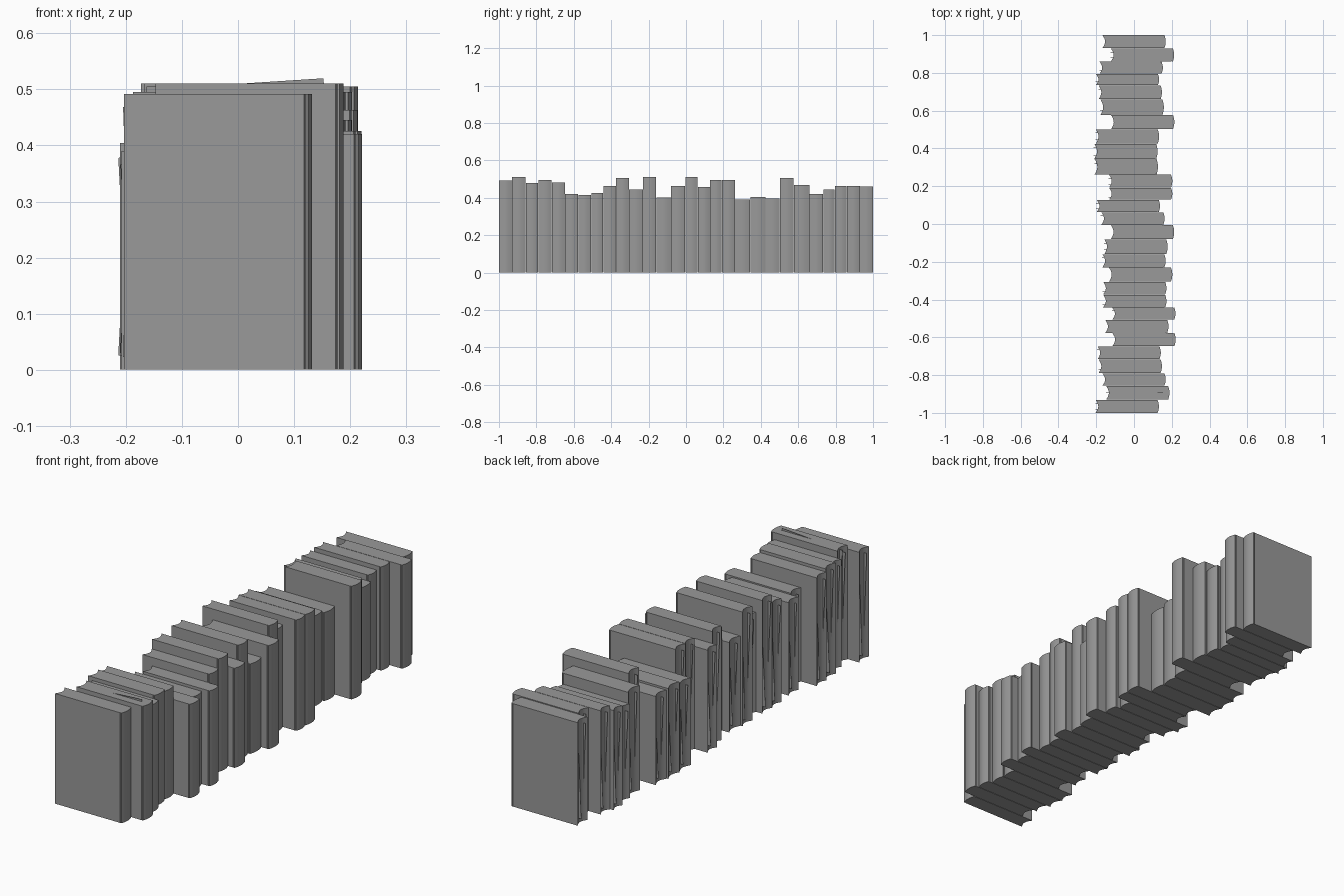
import bpy, bmesh, math, random
from mathutils import Matrix, Vector

if "Cube" in bpy.data.objects:
    bpy.data.objects.remove(bpy.data.objects["Cube"])

random.seed(4)
DEPTH = 0.335     # spine to fore edge
BULGE = 0.007     # rounding of spine
HOLLOW = 0.014    # hollow of fore edge
SEG = 8

# far y edge, spine x, height of each book along the row
BOOKS = [
    (-.93, .132, .492), (-.857, .188, .51), (-.79, .168, .48), (-.717, .148, .495),
    (-.647, .142, .483), (-.577, .221, .42), (-.507, .183, .415), (-.442, .22, .426),
    (-.374, .172, .463), (-.305, .172, .505), (-.23, .203, .445), (-.16, .168, .51),
    (-.08, .178, .402), (-.005, .213, .463), (.063, .162, .51), (.128, .138, .458),
    (.192, .203, .495), (.262, .203, .495), (.344, .127, .39), (.425, .125, .404),
    (.502, .133, .396), (.577, .214, .505), (.66, .158, .468), (.734, .148, .42),
    (.796, .133, .445), (.86, .153, .463), (.93, .213, .463), (1.0, .168, .46)]

grey = bpy.data.materials.new("dark_grey")
grey.diffuse_color = (.32, .32, .32, 1)
grey.use_nodes = True
grey.node_tree.nodes["Principled BSDF"].inputs["Base Color"].default_value = grey.diffuse_color


def make_object(name, bm):
    bmesh.ops.recalc_face_normals(bm, faces=bm.faces)
    mesh = bpy.data.meshes.new(name)
    bm.to_mesh(mesh)
    bm.free()
    mesh.materials.append(grey)
    ob = bpy.data.objects.new(name, mesh)
    bpy.context.collection.objects.link(ob)
    return ob


def book(i, y0, y1, spine, h):
    """Extruded outline with hinge lines, rounded spine, hollow fore edge."""
    ts = [k / SEG for k in range(SEG + 1)]
    arc = [(math.sin(math.pi * t), y0 + (y1 - y0) * t) for t in ts]
    outline = [(spine - BULGE * (1 - a), y) for a, y in arc]
    hinge = [(spine - d, e) for d, e in ((.011, 0), (.0125, .0012), (.014, 0))]
    outline += [(x, y1 - e) for x, e in hinge]
    outline += [(spine - DEPTH + HOLLOW * a, y) for a, y in reversed(arc)]
    outline += [(x, y0 + e) for x, e in reversed(hinge)]
    bm = bmesh.new()
    face = bm.faces.new([bm.verts.new((x, y, .001)) for x, y in outline])
    ext = bmesh.ops.extrude_face_region(bm, geom=[face])
    top = [v for v in ext["geom"] if isinstance(v, bmesh.types.BMVert)]
    bmesh.ops.translate(bm, verts=top, vec=(0, 0, h - .001))
    return make_object(f"book_{i + 1:02d}", bm)


def sheet(bm, centre, tilt, width, height):
    mat = (Matrix.Translation(centre) @ Matrix.Rotation(math.radians(tilt), 4, 'Y')
           @ Matrix.Diagonal((width, .001, height, 1)))
    bmesh.ops.create_cube(bm, size=1, matrix=mat)


def loose_sheets(i, y0, y1, spine, h):
    """Slightly tilted pages that show in the fore edge hollow."""
    bm = bmesh.new()
    for side in (-1, 1):
        y = y0 + (y1 - y0) * (.5 + side * random.uniform(.2, .3))
        centre = Vector((spine - DEPTH / 2 - .011, y, h / 2))
        sheet(bm, centre, side * random.uniform(2, 3.2), .30, h - .035)
    if i == 1:  # one page stands a little proud of the top
        sheet(bm, Vector((.018, (y0 + y1) / 2, .273)), -3.7, .30, .475)
    make_object(f"loose_sheets_{i + 1:02d}", bm)


# row of books
y0 = -1.0
books = []
for i, (y1, spine, h) in enumerate(BOOKS):
    a = y0 + (.001 if i else 0)
    b = y1 - (.001 if i < len(BOOKS) - 1 else 0)
    books.append(book(i, a, b, spine, h))
    loose_sheets(i, a, b, spine, h)
    y0 = y1

# smooth spines, crisp cover edges
bpy.ops.object.select_all(action='DESELECT')
for ob in books:
    ob.select_set(True)
bpy.context.view_layer.objects.active = books[0]
bpy.ops.object.shade_smooth_by_angle(angle=math.radians(25))
